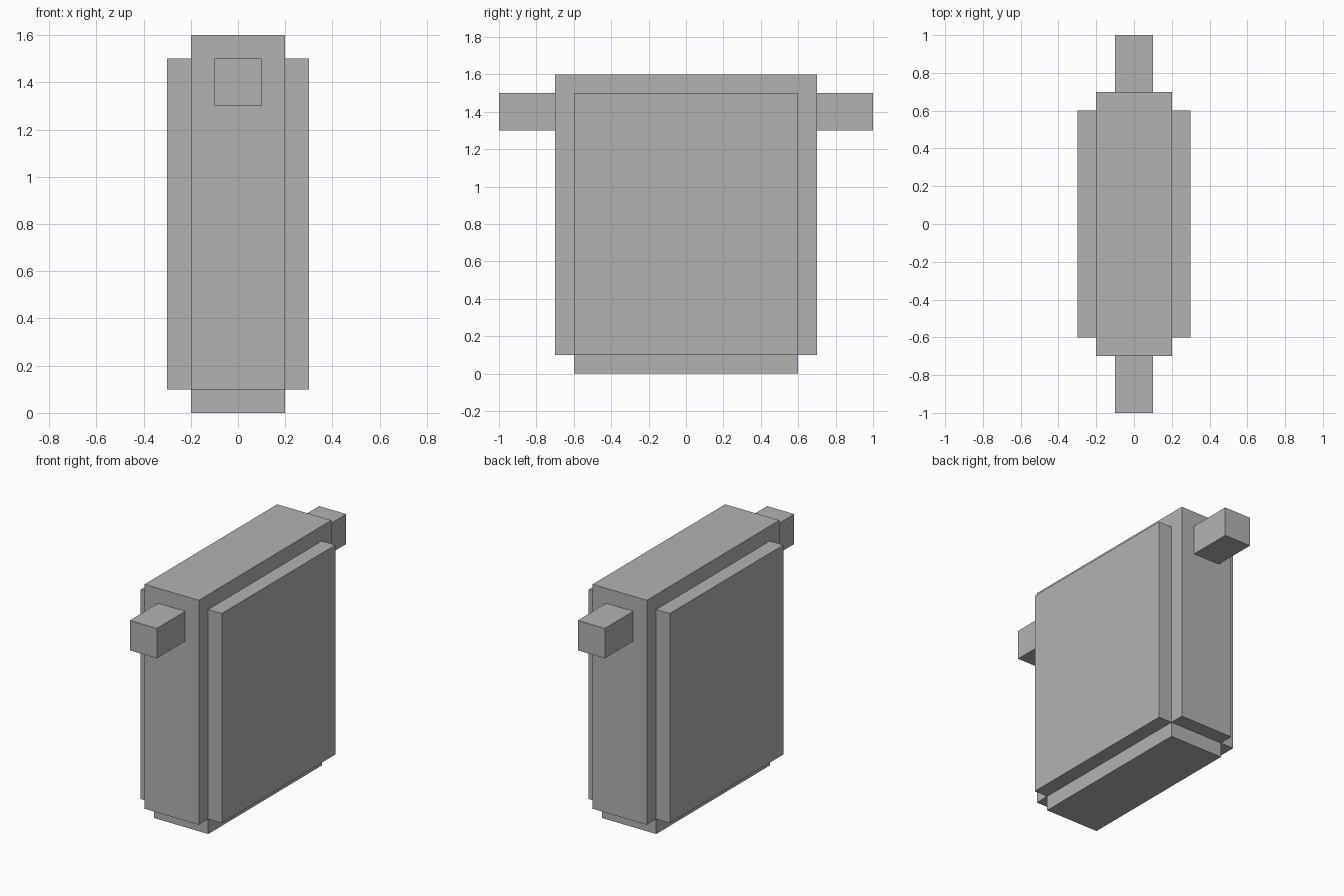
import bpy

if "Cube" in bpy.data.objects:
    bpy.data.objects.remove(bpy.data.objects["Cube"], do_unlink=True)

COLOUR = (0.45, 0.45, 0.45, 1)
grey = bpy.data.materials.new("plain_grey")
grey.use_nodes = True
grey.diffuse_color = COLOUR
grey.node_tree.nodes["Principled BSDF"].inputs["Base Color"].default_value = COLOUR


def box(name, low, high):
    """Add a flat-sided box spanning two opposite corners."""
    centre = [(a + b) / 2 for a, b in zip(low, high)]
    bpy.ops.mesh.primitive_cube_add(size=1, location=centre)
    part = bpy.context.object
    part.name = name
    part.scale = [b - a for a, b in zip(low, high)]
    bpy.ops.object.transform_apply(location=False, rotation=False, scale=True)
    part.data.materials.append(grey)
    return part


# Main block and the narrower foot under it
box("body", (-0.2, -0.7, 0.1), (0.2, 0.7, 1.6))
box("base", (-0.2, -0.6, 0), (0.2, 0.6, 0.1))

# Raised panels on both broad sides
for side, x in (("left", 0.25), ("right", -0.25)):
    box(side + "_panel", (x - 0.05, -0.6, 0.1), (x + 0.05, 0.6, 1.5))

# Square pegs at the front and back
for end, y in (("front", -0.85), ("back", 0.85)):
    box(end + "_peg", (-0.1, y - 0.15, 1.3), (0.1, y + 0.15, 1.5))
